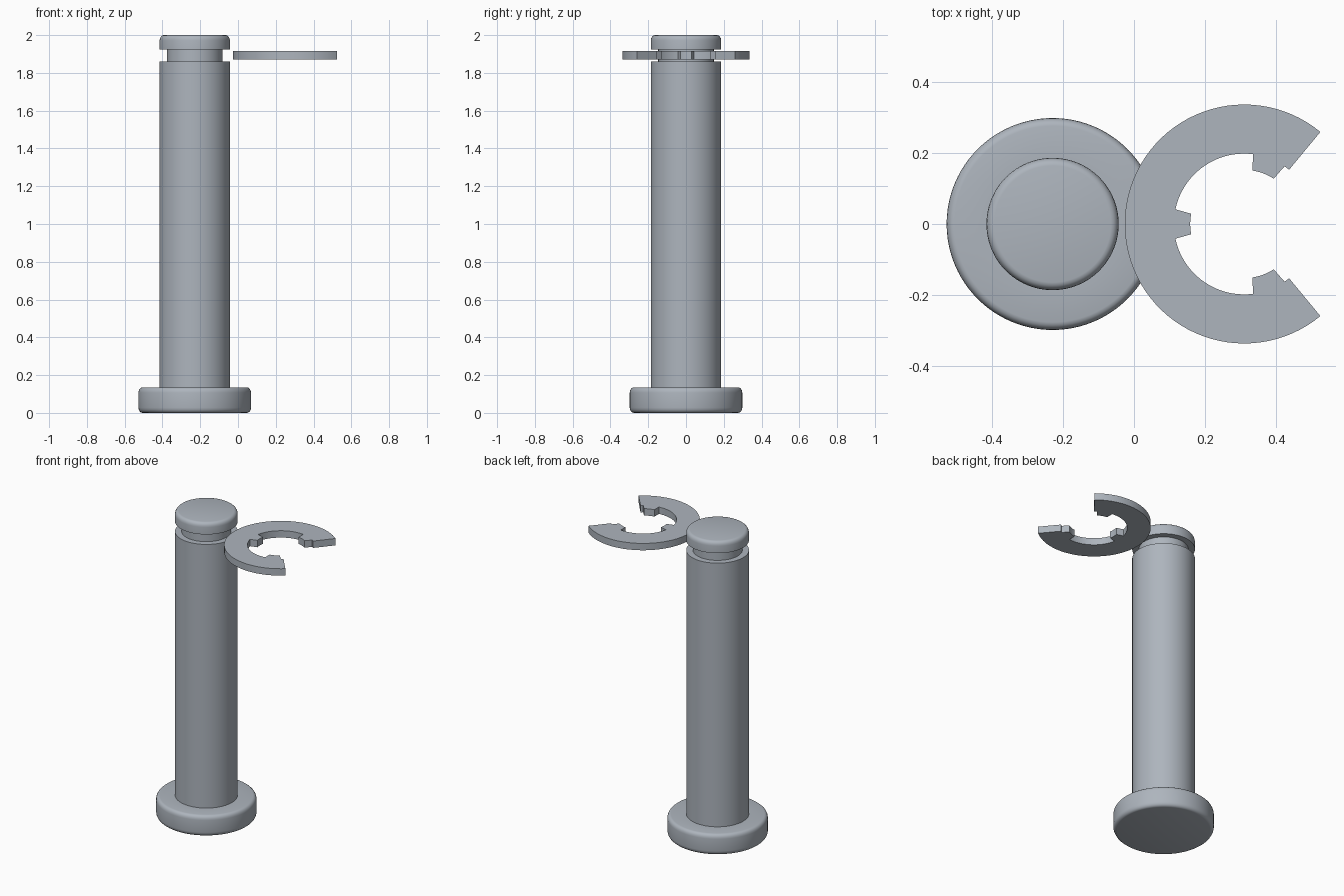
import bpy, bmesh, math

if "Cube" in bpy.data.objects:
    bpy.data.objects.remove(bpy.data.objects["Cube"])

steel = bpy.data.materials.new("steel grey")
steel.diffuse_color = (0.42, 0.46, 0.51, 1)
steel.use_nodes = True
steel.node_tree.nodes["Principled BSDF"].inputs["Base Color"].default_value = steel.diffuse_color


def finish(name, bm, location):
    bmesh.ops.recalc_face_normals(bm, faces=bm.faces)
    mesh = bpy.data.meshes.new(name)
    bm.to_mesh(mesh)
    bm.free()
    mesh.materials.append(steel)
    obj = bpy.data.objects.new(name, mesh)
    obj.location = location
    bpy.context.collection.objects.link(obj)
    bpy.ops.object.select_all(action='DESELECT')
    obj.select_set(True)
    bpy.context.view_layer.objects.active = obj
    bpy.ops.object.shade_smooth_by_angle(angle=math.radians(32))
    return obj


def rounded(r, z, c, h, start, end, n=4):
    """Quarter-round edge: c inwards and h high, centred on (r, z)."""
    angles = [math.radians(start + (end - start) * i / n) for i in range(n + 1)]
    return [(r + c * math.cos(a), z + h * math.sin(a)) for a in angles]


def lathe(name, profile, location, sides=96):
    bm = bmesh.new()
    rings = [[bm.verts.new((r * math.cos(math.tau * i / sides),
                            r * math.sin(math.tau * i / sides), z))
              for i in range(sides)] for r, z in profile]
    for low, high in zip(rings, rings[1:]):
        for i in range(sides):
            j = (i + 1) % sides
            bm.faces.new((low[i], low[j], high[j], high[i]))
    bm.faces.new(rings[0][::-1])
    bm.faces.new(rings[-1])
    return finish(name, bm, location)


# Pin: wide rounded head, long shank, retaining groove and rounded tip
edge, rise = 0.022, 0.028
profile = (rounded(0.298 - edge, rise, edge, rise, -90, 0)
           + rounded(0.298 - edge, 0.135 - rise, edge, rise, 0, 90)
           + [(0.186, 0.135), (0.186, 1.86), (0.147, 1.86), (0.147, 1.925), (0.186, 1.925)]
           + rounded(0.186 - edge, 2.0 - rise, edge, rise, 0, 90))
lathe("clevis_pin", profile, (-0.229, 0, 0))


# Clip: open ring with three inward teeth, outlined in polar arcs
def arc(r, start, end):
    n = max(1, round(abs(end - start) / 4))
    return [(r * math.cos(math.radians(start + (end - start) * i / n)),
             r * math.sin(math.radians(start + (end - start) * i / n)))
            for i in range(n + 1)]


outer, inner, tooth, thick = 0.336, 0.198, 0.152, 0.045
outer_arc = arc(outer, 50.4, 309.6)
lower_half = [(inner, 309.6, 305), (tooth, 303, 279), (inner, 277, 192), (tooth, 191, 180)]
upper_half = [(r, 360 - b, 360 - a) for r, a, b in reversed(lower_half)]
inner_edge = []
for r, a, b in lower_half + upper_half:
    for p in arc(r, a, b):
        if not inner_edge or math.dist(p, inner_edge[-1]) > 1e-4:
            inner_edge.append(p)

bm = bmesh.new()
face = bm.faces.new([bm.verts.new((x, y, 0)) for x, y in outer_arc + inner_edge])
extruded = bmesh.ops.extrude_face_region(bm, geom=[face], use_keep_orig=True)
top = [g for g in extruded["geom"] if isinstance(g, bmesh.types.BMVert)]
bmesh.ops.translate(bm, verts=top, vec=(0, 0, thick))
caps = [f for f in bm.faces if len(f.verts) > 4]
bmesh.ops.recalc_face_normals(bm, faces=bm.faces)
bmesh.ops.triangulate(bm, faces=caps)
finish("retaining_clip", bm, (0.31, 0, 1.87))
